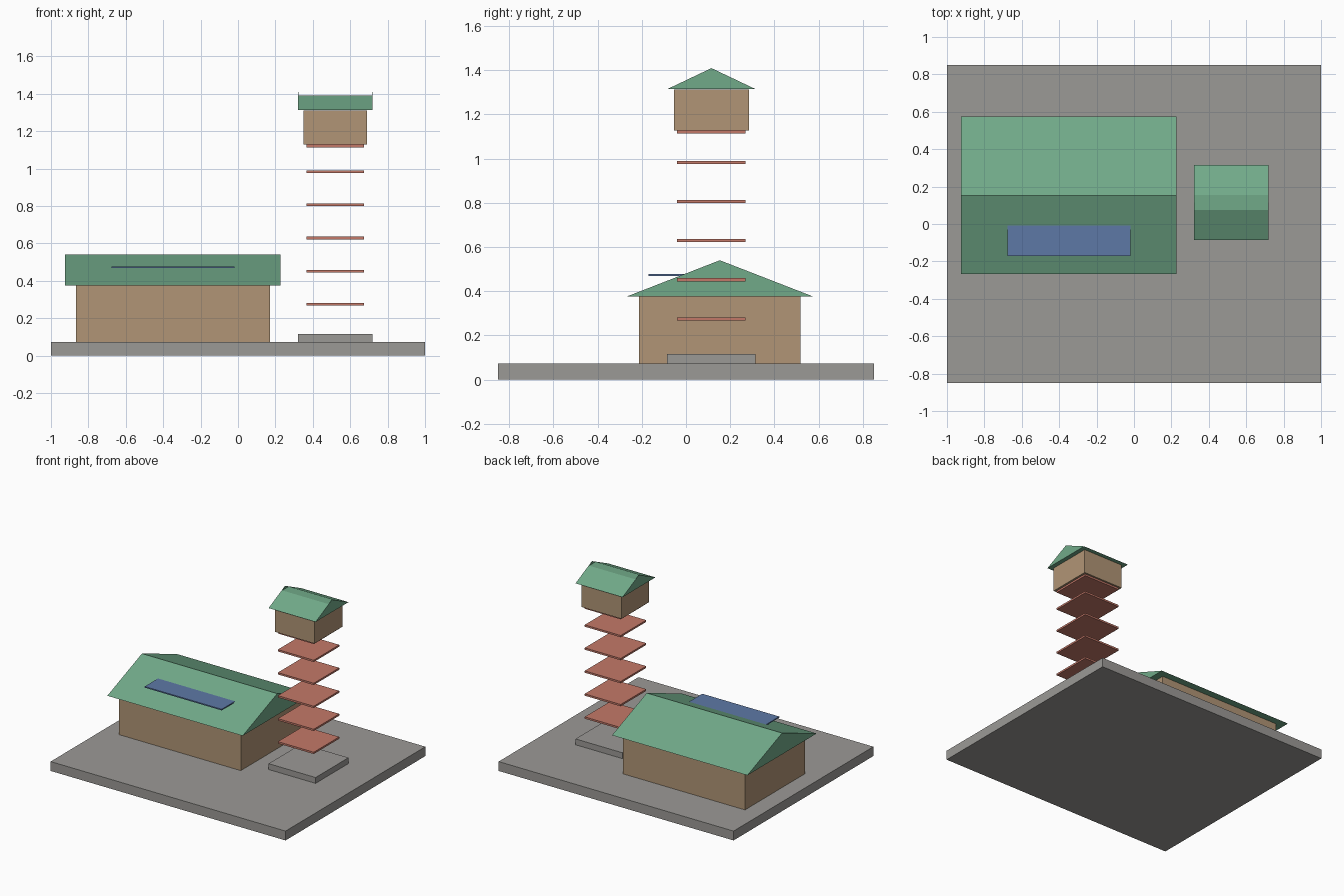
import bpy
import bmesh

old = bpy.data.objects.get("Cube")
if old:
    bpy.data.objects.remove(old, do_unlink=True)


def material(name, rgb):
    mat = bpy.data.materials.new(name)
    mat.use_nodes = True
    color = (*rgb, 1.0)
    mat.diffuse_color = color
    bsdf = next(n for n in mat.node_tree.nodes if n.type == 'BSDF_PRINCIPLED')
    bsdf.inputs["Base Color"].default_value = color
    return mat


stone = material("stone grey", (0.33, 0.32, 0.305))
timber = material("timber tan", (0.44, 0.30, 0.18))
green = material("roof green", (0.165, 0.40, 0.25))
red = material("brick red", (0.55, 0.19, 0.14))
blue = material("panel blue", (0.11, 0.19, 0.38))


def extrude_profile(name, profile, x0, x1, mat):
    """Sweep a closed (y, z) profile along x into a solid."""
    bm = bmesh.new()
    face = bm.faces.new([bm.verts.new((x0, y, z)) for y, z in profile])
    moved = bmesh.ops.extrude_face_region(bm, geom=[face])["geom"]
    verts = [v for v in moved if isinstance(v, bmesh.types.BMVert)]
    bmesh.ops.translate(bm, verts=verts, vec=(x1 - x0, 0, 0))
    bmesh.ops.recalc_face_normals(bm, faces=bm.faces)
    mesh = bpy.data.meshes.new(name)
    bm.to_mesh(mesh)
    bm.free()
    mesh.materials.append(mat)
    obj = bpy.data.objects.new(name, mesh)
    bpy.context.collection.objects.link(obj)
    return obj


def box(name, x, y, z, mat):
    profile = [(y[0], z[0]), (y[1], z[0]), (y[1], z[1]), (y[0], z[1])]
    return extrude_profile(name, profile, x[0], x[1], mat)


# Ground slab
box("ground_slab", (-1, 1), (-0.85, 0.85), (0, 0.072), stone)

# House with gable roof and flat panel
box("house_walls", (-0.865, 0.172), (-0.212, 0.518), (0.072, 0.378), timber)
extrude_profile("house_roof", [(-0.268, 0.376), (0.575, 0.376), (0.153, 0.54)],
                -0.925, 0.227, green)
box("roof_panel", (-0.675, -0.02), (-0.17, 0.04), (0.468, 0.477), blue)

# Tower pad, floating floors and cabin
cx, cy = 0.52, 0.115


def tower_box(name, half_x, half_y, z, mat):
    box(name, (cx - half_x, cx + half_x), (cy - half_y, cy + half_y), z, mat)


tower_box("tower_pad", 0.2, 0.2, (0.072, 0.117), stone)
heights = [0.275 + 0.177 * i for i in range(5)] + [1.121]
for i, z in enumerate(heights):
    tower_box(f"tower_floor_{i + 1}", 0.153, 0.155, (z - 0.007, z + 0.007), red)
tower_box("tower_cabin", 0.169, 0.169, (1.128, 1.312), timber)

# Tower roof: flattened ridge with pointed gable ends
eave, ridge, peak = 1.314, 1.39, 1.409
extrude_profile("tower_roof", [(cy - 0.2, eave), (cy + 0.2, eave),
                               (cy + 0.04, ridge), (cy - 0.04, ridge)],
                cx - 0.2, cx + 0.2, green)
for side, x in (("right", cx - 0.2), ("left", cx + 0.196)):
    extrude_profile(f"tower_gable_tip_{side}",
                    [(cy - 0.04, ridge), (cy + 0.04, ridge), (cy, peak)],
                    x, x + 0.004, green)
